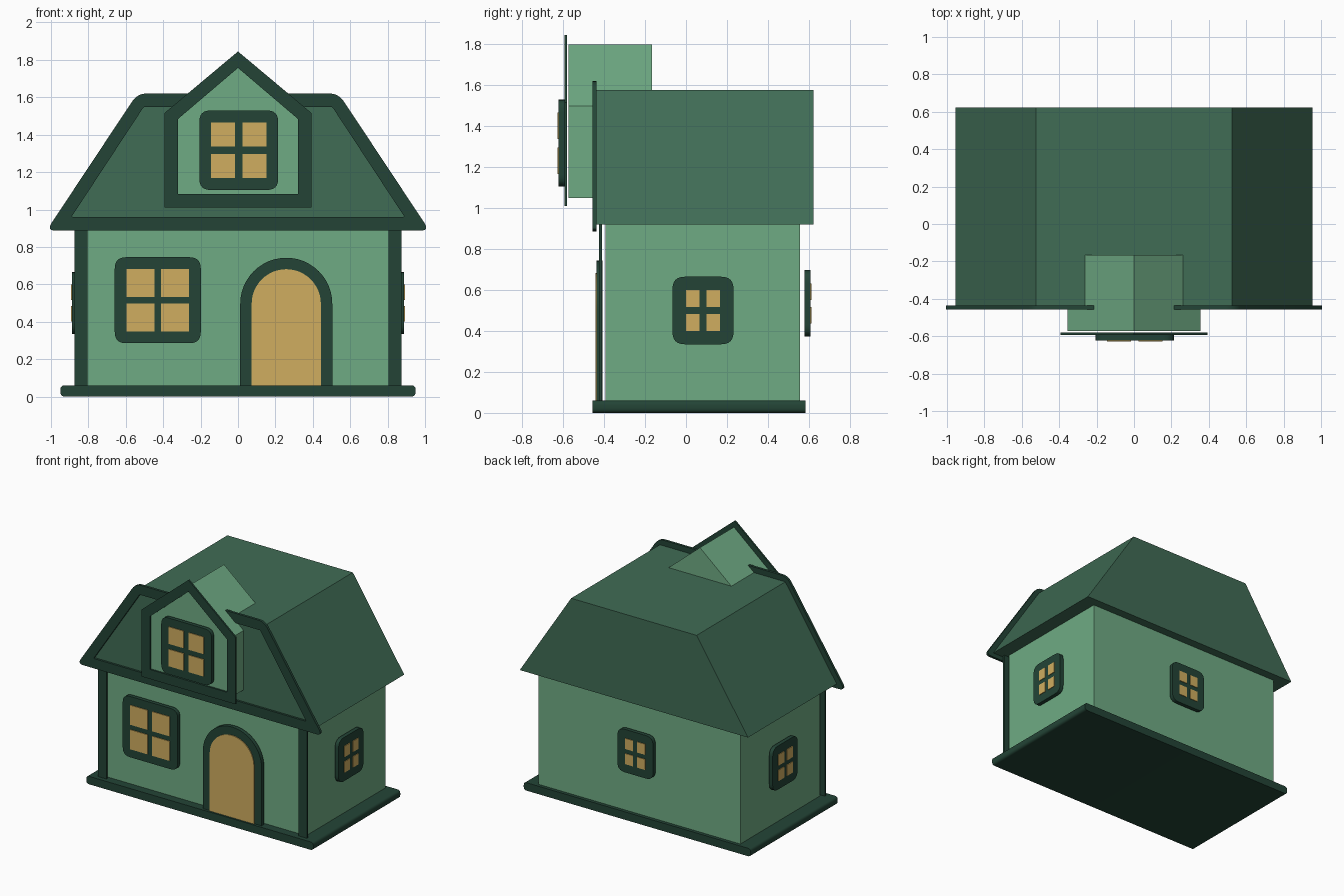
import bpy, bmesh, math
from mathutils import Vector, Matrix

cube = bpy.data.objects.get("Cube")
if cube:
    bpy.data.objects.remove(cube, do_unlink=True)


def material(name, rgb):
    lin = [((c / 255 + 0.055) / 1.055) ** 2.4 for c in rgb]
    m = bpy.data.materials.new(name)
    m.use_nodes = True
    m.diffuse_color = (*lin, 1)
    m.node_tree.nodes["Principled BSDF"].inputs["Base Color"].default_value = (*lin, 1)
    return m


WALL = material("wall green", (111, 171, 132))
ROOF = material("roof green", (64, 108, 85))
TRIM = material("dark trim", (35, 68, 54))
GLOW = material("warm yellow", (208, 174, 96))
parts = []


def rounded(points, r, steps=6):
    """Round every corner of a 2D outline."""
    if not r:
        return [Vector(p) for p in points]
    pts, out = [Vector(p) for p in points], []
    for i, p in enumerate(pts):
        a = p + (pts[i - 1] - p).normalized() * r
        b = p + (pts[(i + 1) % len(pts)] - p).normalized() * r
        for k in range(steps + 1):
            t = k / steps
            out.append(a * (1 - t) ** 2 + p * 2 * t * (1 - t) + b * t * t)
    return out


def rect(x0, x1, z0, z1):
    return [(x0, z0), (x1, z0), (x1, z1), (x0, z1)]


def mirrored(half):
    """Close a symmetric outline from its right half, listed bottom to top."""
    return half + [(-x, z) for x, z in reversed(half) if x]


def slab(name, outline, y0, y1, mat, hole=None, turn=0):
    """Extrude an x-z outline from y0 to y1, optionally as a ring, turned about z."""
    bm = bmesh.new()
    loops = [[[bm.verts.new((p[0], y, p[1])) for p in o] for y in (y0, y1)]
             for o in ([outline, hole] if hole else [outline])]
    n = len(outline)
    for front, back in loops:
        for i in range(n):
            j = (i + 1) % n
            bm.faces.new((front[i], front[j], back[j], back[i]))
    if hole:
        for outer, inner in zip(*loops):
            for i in range(n):
                j = (i + 1) % n
                bm.faces.new((outer[i], outer[j], inner[j], inner[i]))
    else:
        for loop in loops[0]:
            bm.faces.new(loop)
    bmesh.ops.recalc_face_normals(bm, faces=bm.faces)
    bm.transform(Matrix.Rotation(turn, 4, "Z"))
    mesh = bpy.data.meshes.new(name)
    bm.to_mesh(mesh)
    bm.free()
    mesh.materials.append(mat)
    ob = bpy.data.objects.new(name, mesh)
    bpy.context.collection.objects.link(ob)
    parts.append(ob)


def window(name, cx, cz, w, h, y, border, bar, turn=0, r=0.06):
    """Rounded frame plate with four panes slightly proud of it."""
    frame = rect(cx - w / 2, cx + w / 2, cz - h / 2, cz + h / 2)
    slab(name + "_frame", rounded(frame, r), y, y + 0.029, TRIM, turn=turn)
    for sx in (-1, 1):
        for sz in (-1, 1):
            x = sorted((cx + sx * bar / 2, cx + sx * (w / 2 - border)))
            z = sorted((cz + sz * bar / 2, cz + sz * (h / 2 - border)))
            slab(name + "_pane", rect(*x, *z), y - 0.005, y + 0.003, GLOW, turn=turn)


# Base slab and walls
slab("base", rounded(rect(-0.95, 0.95, 0, 0.06), 0.025), -0.457, 0.583, TRIM)
slab("walls", rect(-0.845, 0.845, 0.03, 0.95), -0.393, 0.557, WALL)

# Front corner posts
for side, s in (("left", 1), ("right", -1)):
    xs = sorted((s * 0.804, s * 0.874))
    slab(side + "_post", rect(*xs, 0.05, 0.92), -0.424, -0.411, TRIM)

# Main roof and its front trim
slab("roof", mirrored([(0.955, 0.92), (0.525, 1.578)]), -0.44, 0.623, ROOF)
slab("roof_trim",
     rounded(mirrored([(1.024, 0.887), (0.538, 1.62)]), 0.05), -0.456, -0.437, TRIM,
     hole=rounded(mirrored([(0.89, 0.961), (0.505, 1.547)]), 0.006))

# Dormer with gable trim
slab("dormer", mirrored([(0.355, 1.05), (0.355, 1.5), (0, 1.8)]), -0.573, -0.167, WALL)
slab("dormer_trim",
     mirrored([(0.394, 1.01), (0.394, 1.515), (0, 1.845)]), -0.593, -0.58, TRIM,
     hole=mirrored([(0.322, 1.082), (0.322, 1.483), (0, 1.757)]))


# Arched door
def arch(r):
    top = [(0.258 + r * math.cos(a), 0.496 + r * math.sin(a))
           for a in (math.pi * k / 24 for k in range(25))]
    return [(0.258 - r, 0.055), (0.258 + r, 0.055)] + top


slab("door_frame", arch(0.246), -0.437, -0.408, TRIM)
slab("door", arch(0.185), -0.443, -0.434, GLOW)

# Windows on every side
window("front_window", -0.429, 0.515, 0.46, 0.46, -0.437, 0.063, 0.037)
window("dormer_window", 0.004, 1.317, 0.422, 0.425, -0.622, 0.063, 0.04)
window("left_window", 0.083, 0.5, 0.298, 0.33, -0.888, 0.065, 0.034, math.pi / 2)
window("right_window", -0.083, 0.5, 0.298, 0.33, -0.888, 0.065, 0.034, -math.pi / 2)
window("back_window", 0, 0.535, 0.298, 0.325, -0.607, 0.065, 0.034, math.pi)

# Smooth the rounded rims, keep the corners sharp
bpy.ops.object.select_all(action="DESELECT")
for ob in parts:
    ob.select_set(True)
bpy.context.view_layer.objects.active = parts[0]
bpy.ops.object.shade_smooth_by_angle(angle=math.radians(30))
